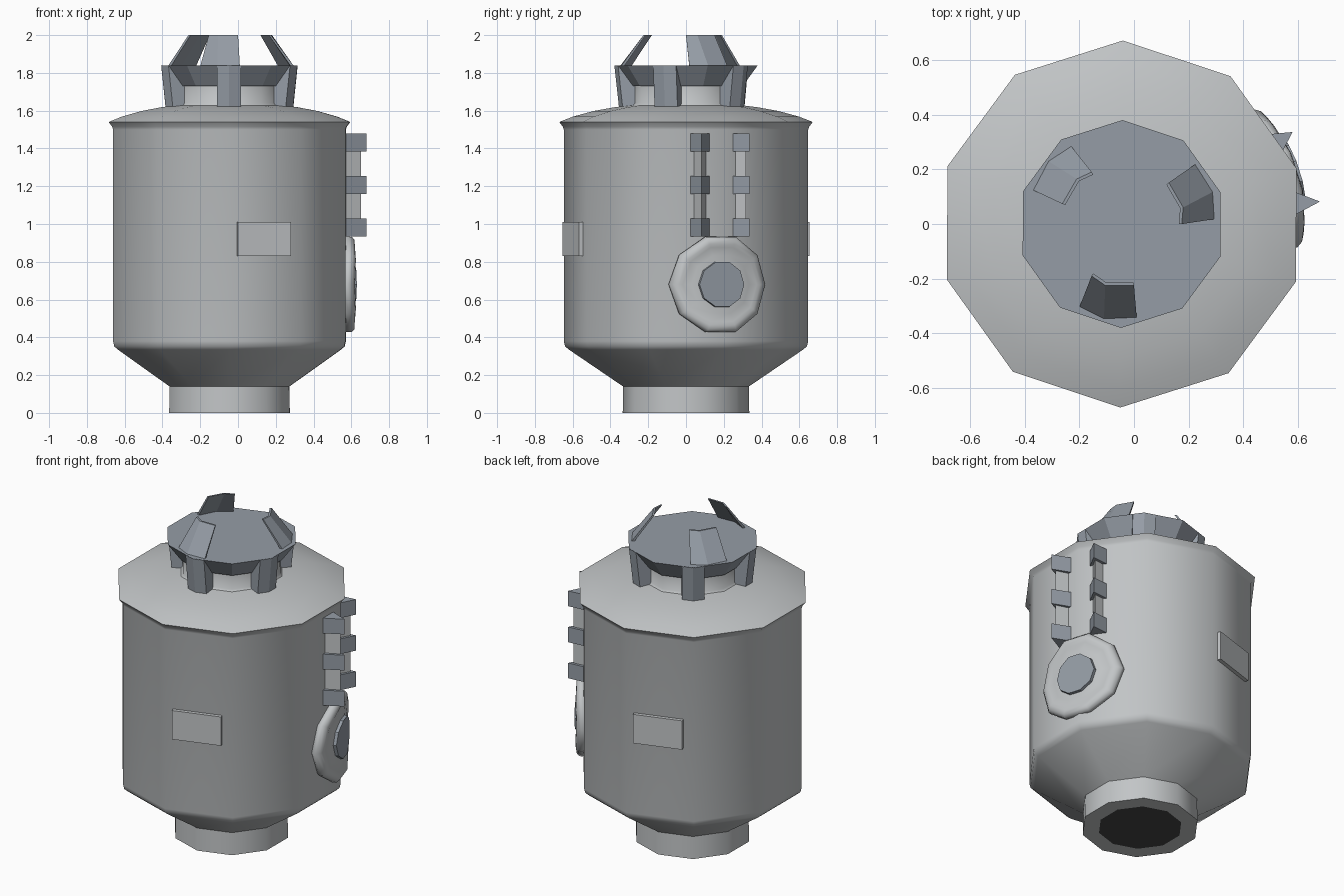
import bpy, bmesh, math
from math import sin, cos, pi, radians

if "Cube" in bpy.data.objects:
    bpy.data.objects.remove(bpy.data.objects["Cube"])

CX = -0.045      # axis of the tank
TURN = -0.4      # small turn of the ten-sided body, degrees


def mat(name, rgb):
    m = bpy.data.materials.new(name)
    m.diffuse_color = (*rgb, 1)
    m.use_nodes = True
    m.node_tree.nodes["Principled BSDF"].inputs["Base Color"].default_value = m.diffuse_color
    return m


LIGHT = mat("light grey", (0.54, 0.56, 0.57))
BLUE = mat("blue grey", (0.30, 0.335, 0.38))
DARK = mat("dark opening", (0.06, 0.06, 0.06))


def make(name, verts, faces, mats, smooth=None):
    me = bpy.data.meshes.new(name)
    me.from_pydata(verts, [], faces)
    bm = bmesh.new()
    bm.from_mesh(me)
    bmesh.ops.recalc_face_normals(bm, faces=bm.faces)
    bm.to_mesh(me)
    bm.free()
    for m in mats:
        me.materials.append(m)
    ob = bpy.data.objects.new(name, me)
    bpy.context.collection.objects.link(ob)
    if smooth:
        bpy.ops.object.select_all(action='DESELECT')
        ob.select_set(True)
        bpy.context.view_layer.objects.active = ob
        bpy.ops.object.shade_smooth_by_angle(angle=radians(smooth))
    return ob


def lathe(profile, place, n=10, start=90, cap_first=True):
    """Ring of n points per (r, h); place(r, angle, h) gives the position."""
    verts = [place(r, radians(start + 360 * k / n), h) for r, h in profile for k in range(n)]
    faces = [(i * n + k, i * n + (k + 1) % n, (i + 1) * n + (k + 1) % n, (i + 1) * n + k)
             for i in range(len(profile) - 1) for k in range(n)]
    if cap_first:
        faces.append(tuple(range(n)))
    faces.append(tuple((len(profile) - 1) * n + k for k in range(n)))
    return verts, faces


def loft(a, b):
    """Solid between two matching loops."""
    n = len(a)
    return a + b, [(k, (k + 1) % n, n + (k + 1) % n, n + k) for k in range(n)] + \
        [tuple(range(n)), tuple(range(n, 2 * n))]


def polar(r, a, z):
    return (CX + r * cos(a), r * sin(a), z)


def on_side(deg, n, t, z):
    """Point at distance n along a side direction and t across it."""
    a = radians(deg)
    return (CX + n * cos(a) - t * sin(a), n * sin(a) + t * cos(a), z)


# tank body with tapered foot, lip and shallow dome
prof = [(0.24, 0.0), (0.335, 0.0), (0.333, 0.14), (0.62, 0.335), (0.64, 0.352), (0.647, 0.38),
        (0.647, 1.50), (0.652, 1.515), (0.671, 1.54), (0.60, 1.568), (0.49, 1.598),
        (0.38, 1.618), (0.30, 1.628), (0.29, 1.64), (0.288, 1.75)]
v, f = lathe(prof, polar, start=90 + TURN)
body = make("tank_body", v, f, [LIGHT, DARK], 42)
for p in body.data.polygons:
    if len(p.vertices) == 10 and p.center.z < 0.01:
        p.material_index = 1

# flared cap
v, f = lathe([(0.30, 1.73), (0.38, 1.84)], polar, start=90 + TURN)
make("cap", v, f, [BLUE])

# five folded legs under alternate cap corners
for i in range(5):
    d = 270 + 72 * i + TURN

    def section(r, z):
        return [on_side(d, r, 0, z), on_side(d, r - 0.02, 0.064, z),
                on_side(d, 0.27, 0.064, z), on_side(d, 0.27, -0.064, z),
                on_side(d, r - 0.02, -0.064, z)]
    v, f = loft(section(0.354, 1.61), section(0.379, 1.838))
    make(f"cap_leg_{i + 1}", v, f, [BLUE])

# three folded fins leaning inward on the cap
BASE = [(-0.155, -0.305), (-0.065, -0.35), (0.055, -0.345)]
TIP = [(-0.11, -0.19), (-0.06, -0.225), (0.045, -0.225)]
for i in range(3):
    c, s = cos(2 * pi * i / 3), sin(2 * pi * i / 3)

    def strip(pts, z):
        loop = pts + [(x * 0.95, y * 0.95) for x, y in reversed(pts)]
        return [(CX + x * c - y * s, x * s + y * c, z) for x, y in loop]
    a, b = strip(BASE, 1.835), strip(TIP, 2.0)
    v = a + b
    # split the ends into quads so the fold stays clean
    f = [(k, (k + 1) % 6, 6 + (k + 1) % 6, 6 + k) for k in range(6)]
    f += [(0, 1, 4, 5), (1, 2, 3, 4), (6, 7, 10, 11), (7, 8, 9, 10)]
    make(f"cap_fin_{i + 1}", v, f, [BLUE])

# raised plates, front and back
for name, d in (("front_plate", 288), ("back_plate", 108)):
    def rect(n):
        return [on_side(d + TURN, n, t - 0.008, z) for t, z in
                ((-0.146, 0.83), (0.146, 0.83), (0.146, 1.01), (-0.146, 1.01))]
    v, f = loft(rect(0.60), rect(0.638))
    make(name, v, f, [LIGHT])


# two triangular rails with three blocks each
def wedge(name, d, mid, apex_t, apex_n, half, z0, z1, m):
    def tri(z):
        return [on_side(d, 0.59, mid - half, z), on_side(d, apex_n, apex_t, z),
                on_side(d, 0.59, mid + half, z)]
    v, f = loft(tri(z0), tri(z1))
    make(name, v, f, [m])


for side, d, mid, apex, top in (("near", 0, 0.072, 0.082, 0.725), ("far", 36, -0.09, -0.095, 0.703)):
    wedge(f"{side}_rail", d, mid, apex, top - 0.03, 0.042, 0.95, 1.47, LIGHT)
    for j, (z0, z1) in enumerate(((0.935, 1.03), (1.16, 1.255), (1.385, 1.48))):
        wedge(f"{side}_rail_block_{j + 1}", d, mid, apex, top, 0.062, z0, z1, BLUE)


# round hatch bent around the body corner
def hatch(r, a, h):
    t = r * cos(a)
    return on_side(17.5, 0.668 + h - t * t, t - 0.01, 0.68 + r * sin(a))


v, f = lathe([(0.245, -0.06), (0.266, -0.03), (0.264, -0.01), (0.25, 0.004), (0.225, 0.006),
              (0.205, -0.002), (0.16, -0.006), (0.12, -0.006)], hatch, start=0)
make("hatch", v, f, [LIGHT], 50)
v, f = lathe([(0.128, -0.03), (0.124, 0.012)], hatch, start=0)
make("hatch_hub", v, f, [BLUE])
